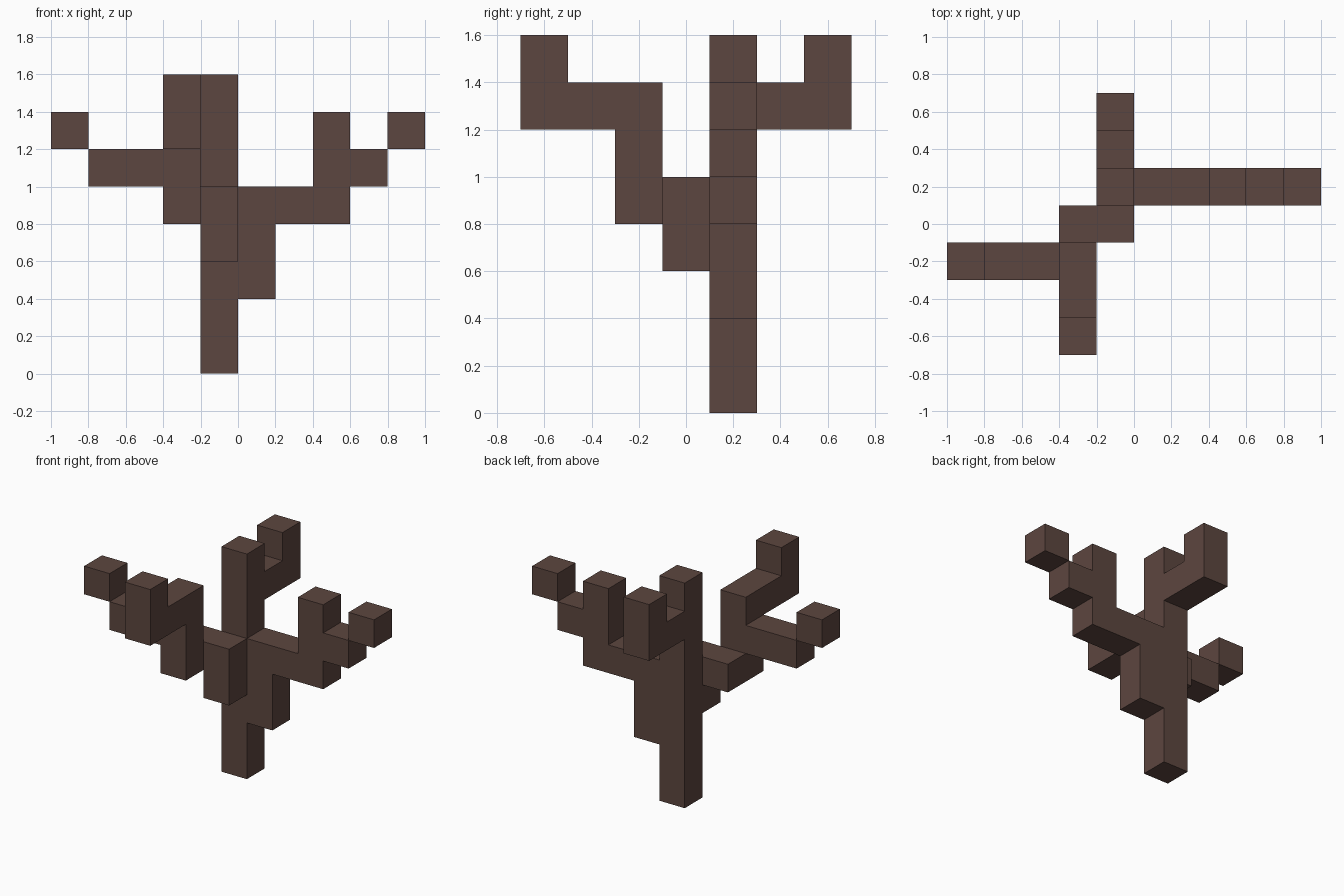
import bpy, bmesh
from itertools import product
from mathutils import Vector

if "Cube" in bpy.data.objects:
    bpy.data.objects.remove(bpy.data.objects["Cube"])

UNIT = 0.2
CORNER = Vector((-1.0, -0.7, 0.0))

bark = bpy.data.materials.new("dark_brown_bark")
bark.use_nodes = True
colour = (0.108, 0.061, 0.050, 1)
bark.diffuse_color = colour
bark.node_tree.nodes["Principled BSDF"].inputs["Base Color"].default_value = colour


def block(x, y, z, dx=1, dy=1, dz=1):
    """Grid cells filled by one box: first cell and size."""
    return set(product(range(x, x + dx), range(y, y + dy), range(z, z + dz)))


# Each limb is a union of boxes on the block grid
limbs = {
    "trunk": block(4, 4, 0, dz=8),
    "left_branch": block(5, 4, 2, dz=3) | block(6, 4, 4, dx=2),
    "left_upright_twig": block(7, 4, 5, dz=2),
    "left_outer_twig": block(8, 4, 5) | block(9, 4, 6),
    "back_branch": block(4, 5, 6, dy=2) | block(4, 6, 7),
    "front_branch": block(4, 3, 3, dz=2) | block(3, 3, 4) | block(3, 2, 4, dz=3),
    "front_twig": block(3, 0, 6, dy=2) | block(3, 0, 7),
    "right_twig": block(1, 2, 5, dx=2) | block(0, 2, 6),
}
wood = set().union(*limbs.values())


def build_limb(name, cells):
    """Skin the cells, leaving out walls hidden inside the wood."""
    bm = bmesh.new()
    for cell in sorted(cells):
        for axis, side in product(range(3), (0, 1)):
            step = [0, 0, 0]
            step[axis] = 2 * side - 1
            if tuple(c + s for c, s in zip(cell, step)) in wood:
                continue
            u, v = (axis + 1) % 3, (axis + 2) % 3
            ring = []
            for a, b in ((0, 0), (1, 0), (1, 1), (0, 1)):
                p = Vector(cell)
                p[axis] += side
                p[u] += a
                p[v] += b
                ring.append(bm.verts.new(CORNER + p * UNIT))
            bm.faces.new(ring if side else ring[::-1])
    # Join the cell walls into large flat faces
    bmesh.ops.remove_doubles(bm, verts=bm.verts, dist=0.001)
    bmesh.ops.dissolve_limit(bm, angle_limit=0.01, verts=bm.verts, edges=bm.edges)
    mesh = bpy.data.meshes.new(name)
    bm.to_mesh(mesh)
    bm.free()
    mesh.materials.append(bark)
    bpy.context.collection.objects.link(bpy.data.objects.new(name, mesh))


for name, cells in limbs.items():
    build_limb(name, cells)
